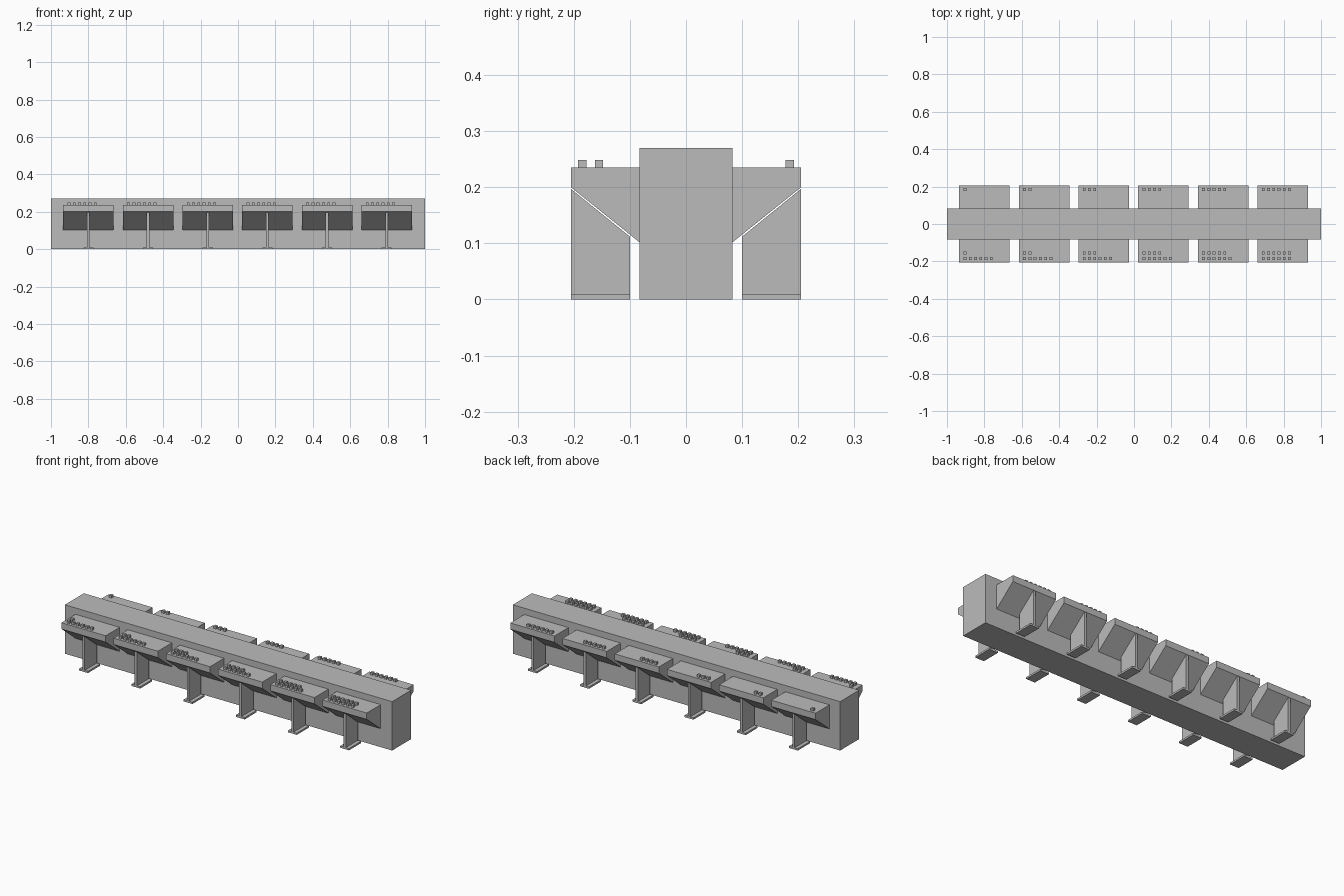
import bpy, bmesh

if "Cube" in bpy.data.objects:
    bpy.data.objects.remove(bpy.data.objects["Cube"])

grey = bpy.data.materials.new("light grey")
grey.diffuse_color = (0.5, 0.5, 0.5, 1)
grey.use_nodes = True
grey.node_tree.nodes["Principled BSDF"].inputs["Base Color"].default_value = grey.diffuse_color


def finish(name, bm):
    bmesh.ops.recalc_face_normals(bm, faces=bm.faces)
    mesh = bpy.data.meshes.new(name)
    bm.to_mesh(mesh)
    bm.free()
    mesh.materials.append(grey)
    bpy.context.collection.objects.link(bpy.data.objects.new(name, mesh))


def add_prism(bm, profile, x0, x1):
    """Extrude a (y, z) profile from x0 to x1."""
    face = bm.faces.new([bm.verts.new((x0, y, z)) for y, z in profile])
    out = bmesh.ops.extrude_face_region(bm, geom=[face])["geom"]
    verts = [v for v in out if isinstance(v, bmesh.types.BMVert)]
    bmesh.ops.translate(bm, verts=verts, vec=(x1 - x0, 0, 0))


def add_box(bm, x0, x1, y0, y1, z0, z1):
    add_prism(bm, [(y0, z0), (y1, z0), (y1, z1), (y0, z1)], x0, x1)


# Long central block
bm = bmesh.new()
add_box(bm, -1, 1, -0.083, 0.083, 0, 0.27)
finish("central_block", bm)

CONSOLE = [(0.083, 0.235), (0.205, 0.235), (0.205, 0.20), (0.083, 0.102)]
WEB = [(0.10, 0.01), (0.205, 0.01), (0.205, 0.197), (0.10, 0.112)]

for side, label in ((-1, "front"), (1, "back")):
    for i in range(6):
        cx = -0.80 + 0.319 * i

        # Wedge-shaped console
        bm = bmesh.new()
        add_prism(bm, [(side * y, z) for y, z in CONSOLE], cx - 0.135, cx + 0.135)
        finish(f"{label}_console_{i + 1}", bm)

        # Leg: thin web on a flat foot plate
        bm = bmesh.new()
        add_prism(bm, [(side * y, z) for y, z in WEB], cx - 0.007, cx + 0.007)
        y0, y1 = sorted((side * 0.10, side * 0.205))
        add_box(bm, cx - 0.027, cx + 0.027, y0, y1, 0, 0.01)
        finish(f"{label}_leg_{i + 1}", bm)

        # Buttons: a counting row on both sides, plus a full row in front
        rows = [(-0.185, 6), (-0.155, i + 1)] if side < 0 else [(0.185, i + 1)]
        bm = bmesh.new()
        for y, count in rows:
            for k in range(count):
                x = cx - 0.104 + 0.0282 * k
                add_box(bm, x - 0.0075, x + 0.0075, y - 0.0075, y + 0.0075, 0.235, 0.249)
        finish(f"{label}_buttons_{i + 1}", bm)
